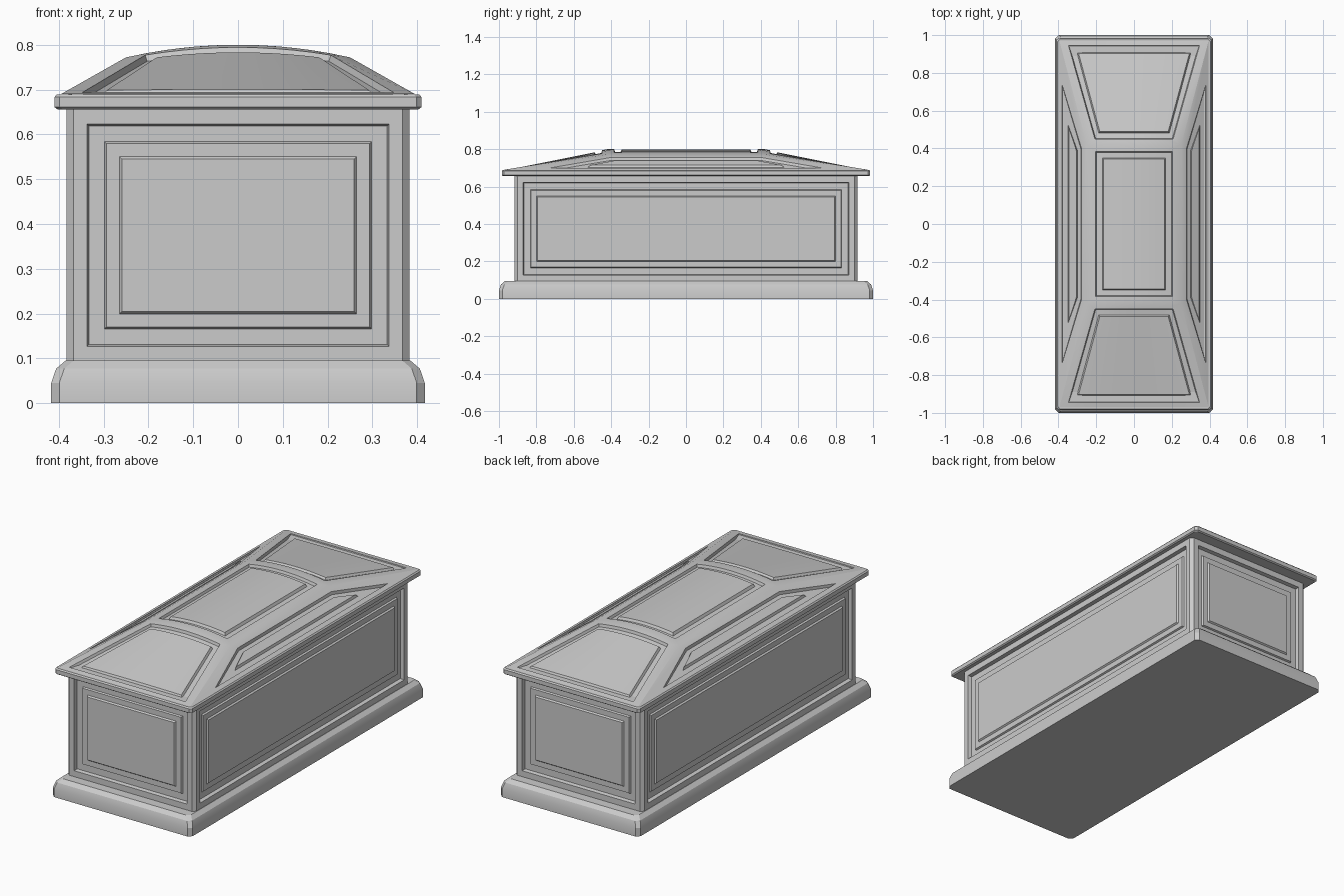
import bpy, bmesh

if "Cube" in bpy.data.objects:
    bpy.data.objects.remove(bpy.data.objects["Cube"])

X0, Y0, Z0 = 0.395, 0.97, 0.69      # eave line of the lid
X1, Y1, Z1 = 0.25, 0.42, 0.772      # upper end of the hips


def finish(name, bm):
    bmesh.ops.remove_doubles(bm, verts=bm.verts, dist=0.0005)
    bmesh.ops.recalc_face_normals(bm, faces=bm.faces)
    me = bpy.data.meshes.new(name)
    bm.to_mesh(me)
    bm.free()
    ob = bpy.data.objects.new(name, me)
    bpy.context.collection.objects.link(ob)
    bpy.ops.object.select_all(action='DESELECT')
    ob.select_set(True)
    bpy.context.view_layer.objects.active = ob
    bpy.ops.object.shade_smooth_by_angle(angle=0.4)


def trap(ub, vb, ut, vt):
    """Symmetric trapezoid: half width and height of its bottom and top edge."""
    return ub, vb, ut, vt


def panel(bm, rings, place, n=1):
    """Nested trapezoid rings [(trapezoid, depth)] joined into a moulded panel."""
    loops = []
    for (ub, vb, ut, vt), d in rings:
        bot = [bm.verts.new(place(ub * (2 * i / n - 1), vb, d)) for i in range(n + 1)]
        top = [bm.verts.new(place(ut * (2 * i / n - 1), vt, d)) for i in range(n + 1)]
        loops.append((bot, top))
    for (b0, t0), (b1, t1) in zip(loops, loops[1:]):
        a, b = b0 + t0[::-1], b1 + t1[::-1]
        for i in range(len(a)):
            j = (i + 1) % len(a)
            bm.faces.new((a[i], a[j], b[j], b[i]))
    bot, top = loops[-1]
    for i in range(n):
        bm.faces.new((bot[i], bot[i + 1], top[i + 1], top[i]))


def slab(name, levels, c):
    """Stack of chamfered rectangles (half x, half y, z)."""
    bm = bmesh.new()
    prev = None
    for hx, hy, z in levels:
        pts = [(hx - c, -hy), (hx, c - hy), (hx, hy - c), (hx - c, hy),
               (c - hx, hy), (-hx, hy - c), (-hx, c - hy), (c - hx, -hy)]
        cur = [bm.verts.new((x, y, z)) for x, y in pts]
        if prev:
            for i in range(8):
                j = (i + 1) % 8
                bm.faces.new((prev[i], prev[j], cur[j], cur[i]))
        else:
            bm.faces.new(cur)
        prev = cur
    bm.faces.new(prev)
    finish(name, bm)


# Plinth and lid rim
slab("plinth", [(0.417, 1.0, 0), (0.417, 1.0, 0.045), (0.406, 0.989, 0.077),
                (0.385, 0.968, 0.095)], 0.018)
slab("lid_rim", [(0.403, 0.978, 0.656), (0.41, 0.985, 0.661), (0.41, 0.985, 0.683),
                 (0.404, 0.979, 0.6895), (0.395, 0.97, 0.6895)], 0.012)

# Chest with raised panels on four sides and chamfered corners
HX, HY, C, ZB, ZT = 0.383, 0.917, 0.016, 0.094, 0.658


def wall_rings(w):
    def r(m):
        return trap(w - m, 0.097 + m, w - m, 0.653 - m)
    return [(trap(w, ZB, w, ZT), 0), (r(0.03), 0), (r(0.034), 0.02),
            (r(0.069), 0.02), (r(0.073), 0.011), (r(0.102), 0.011), (r(0.108), 0.003)]


bm = bmesh.new()
for s in (-1, 1):
    panel(bm, wall_rings(HX - C), lambda u, v, d: (u, s * (HY - d), v))
    panel(bm, wall_rings(HY - C), lambda u, v, d: (s * (HX - d), u, v))
    for t in (-1, 1):
        q = [(s * (HX - C), t * HY, ZB), (s * HX, t * (HY - C), ZB),
             (s * HX, t * (HY - C), ZT), (s * (HX - C), t * HY, ZT)]
        bm.faces.new([bm.verts.new(p) for p in q])
finish("chest", bm)


# Arched lid: one crown panel, two end panels, two side panels
def arch(x):
    return Z1 + 0.028 * (1 - (x / X1) ** 2)


def end_height(x, y):
    t = (Y0 - y) / (Y0 - Y1)
    hip = X0 + (X1 - X0) * t
    return Z0 + t * (arch(X1 * x / hip) - Z0)


def side_height(x):
    return Z0 + (Z1 - Z0) * (X0 - x) / (X0 - X1)


G = 0.014  # groove depth
bm = bmesh.new()
panel(bm, [(trap(X1, -Y1, X1, Y1), 0), (trap(0.204, -0.384, 0.204, 0.384), 0),
           (trap(0.199, -0.379, 0.199, 0.379), G), (trap(0.168, -0.35, 0.168, 0.35), G),
           (trap(0.161, -0.343, 0.161, 0.343), 0.001)],
      lambda u, v, d: (u, v, arch(u) - d), 10)
for s in (-1, 1):
    panel(bm, [(trap(X0, Y0, X1, Y1), 0), (trap(0.347, 0.945, 0.207, 0.449), 0),
               (trap(0.341, 0.941, 0.203, 0.453), G), (trap(0.302, 0.908, 0.187, 0.482), G),
               (trap(0.293, 0.902, 0.181, 0.489), 0.003)],
          lambda u, v, d: (u, s * v, end_height(u, v) - d), 10)
    panel(bm, [(trap(Y0, X0, Y1, X1), 0), (trap(0.735, 0.38, 0.4, 0.278), 0),
               (trap(0.722, 0.377, 0.397, 0.281), G), (trap(0.525, 0.349, 0.39, 0.3), G),
               (trap(0.51, 0.345, 0.385, 0.304), 0.003)],
          lambda u, v, d: (s * v, u, side_height(v) - d))
finish("lid", bm)
